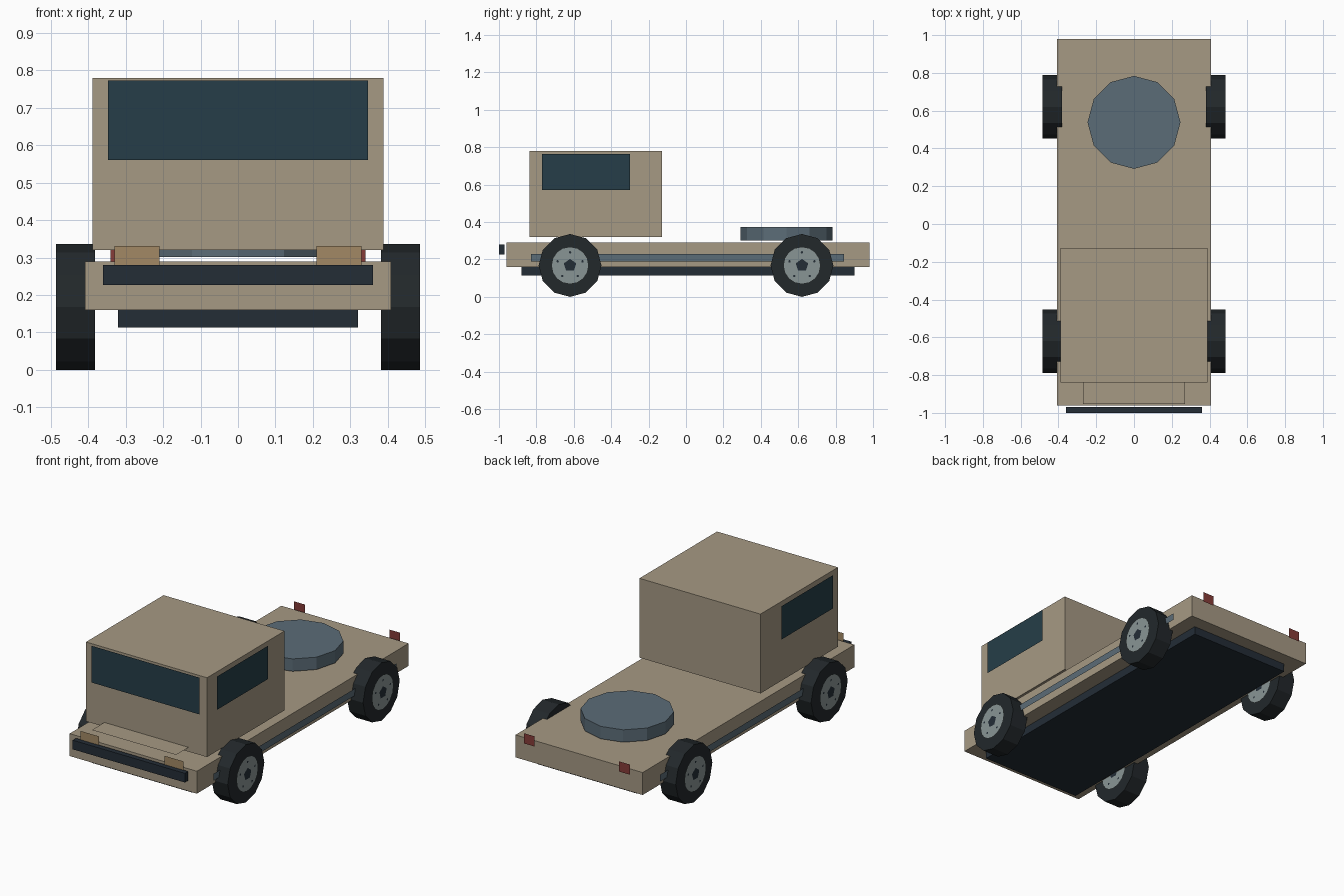
import bpy, bmesh
from math import pi, cos, sin
from mathutils import Matrix

if "Cube" in bpy.data.objects:
    bpy.data.objects.remove(bpy.data.objects["Cube"])


def material(name, rgb):
    m = bpy.data.materials.new(name)
    m.diffuse_color = (*rgb, 1)
    m.use_nodes = True
    m.node_tree.nodes["Principled BSDF"].inputs["Base Color"].default_value = m.diffuse_color
    return m


TAN = material("tan_paint", (0.38, 0.32, 0.23))
GLASS = material("dark_glass", (0.019, 0.048, 0.065))
DARK = material("dark_metal", (0.017, 0.026, 0.037))
RUBBER = material("rubber", (0.016, 0.021, 0.024))
BLUE = material("blue_grey", (0.105, 0.15, 0.185))
HUB = material("hub_metal", (0.25, 0.30, 0.30))
LAMP = material("amber_lamp", (0.36, 0.25, 0.13))
RED = material("red_lamp", (0.24, 0.045, 0.04))


def finish(name, bm, mat):
    me = bpy.data.meshes.new(name)
    bm.to_mesh(me)
    bm.free()
    me.materials.append(mat)
    ob = bpy.data.objects.new(name, me)
    bpy.context.collection.objects.link(ob)
    return ob


def box(name, x, y, z, mat):
    """Box from (min, max) ranges; a zero range gives a flat panel."""
    bm = bmesh.new()
    flat = [i for i, r in enumerate((x, y, z)) if r[0] == r[1]]
    if flat:
        a, b = [i for i in range(3) if i != flat[0]]
        r, pts = (x, y, z), []
        for i, j in ((0, 0), (1, 0), (1, 1), (0, 1)):
            p = [v[0] for v in r]
            p[a], p[b] = r[a][i], r[b][j]
            pts.append(bm.verts.new(p))
        bm.faces.new(pts)
    else:
        bmesh.ops.create_cube(bm, size=1)
        for v in bm.verts:
            v.co = [r[0] + (c + 0.5) * (r[1] - r[0]) for c, r in zip(v.co, (x, y, z))]
    return finish(name, bm, mat)


def add_disc(bm, x, y, z, r, n, start=0.0):
    """Flat polygon facing along x."""
    bm.faces.new([bm.verts.new((x, y + r * cos(start + 2 * pi * i / n),
                                z + r * sin(start + 2 * pi * i / n))) for i in range(n)])


# Body
box("chassis", (-.408, .408), (-.96, .98), (.16, .29), TAN)
box("underbody", (-.32, .32), (-.88, .90), (.113, .16), DARK)
box("cab", (-.388, .388), (-.838, -.128), (.32, .78), TAN)
box("hood_panel", (-.27, .27), (-.953, -.833), (.345, .345), TAN)
box("bumper", (-.36, .36), (-1, -.97), (.227, .28), DARK)
box("windshield", (-.347, .347), (-.848, -.848), (.56, .773), GLASS)

# Round deck plate, 12 sides
bm = bmesh.new()
bmesh.ops.create_cone(bm, cap_ends=True, segments=12, radius1=.246, radius2=.246,
                      depth=.072, matrix=Matrix.Translation((0, .538, .338)))
finish("deck_ring", bm, BLUE)

WR, WZ = 0.168, 0.168
for s, side in ((-1, "left"), (1, "right")):
    # Side panels and lamps
    box(side + "_window", (s * .404,) * 2, (-.77, -.30), (.572, .765), GLASS)
    box(side + "_side_strip", (s * .425,) * 2, (-.83, .845), (.19, .23), BLUE)
    lamp = sorted((s * .21, s * .33))
    box(side + "_headlight", lamp, (-.972, -.972), (.28, .331), LAMP)
    tail = sorted((s * .27, s * .34))
    box(side + "_tail_light", tail, (1, 1), (.267, .326), RED)

    for y, end in ((-.62, "front"), (.62, "rear")):
        name = f"{end}_{side}_"
        # Tyre
        bm = bmesh.new()
        bmesh.ops.create_cone(bm, cap_ends=True, segments=12, radius1=WR, radius2=WR, depth=.103,
                              matrix=Matrix.Translation((s * .434, y, WZ)) @ Matrix.Rotation(pi / 2, 4, 'Y'))
        finish(name + "tyre", bm, RUBBER)
        # Hub faces on both sides of the tyre, with centre cap and bolts
        hub, caps = bmesh.new(), bmesh.new()
        for x, out in ((.494, .002), (.375, -.002)):
            add_disc(hub, s * x, y, WZ, .1, 16)
            add_disc(caps, s * (x + out), y, WZ, .035, 5, pi / 2)
            for i in range(5):
                a = pi / 2 + i * 2 * pi / 5
                add_disc(caps, s * (x + out), y + .07 * cos(a), WZ + .07 * sin(a), .007, 6)
        finish(name + "hub", hub, HUB)
        finish(name + "hub_caps", caps, DARK)
